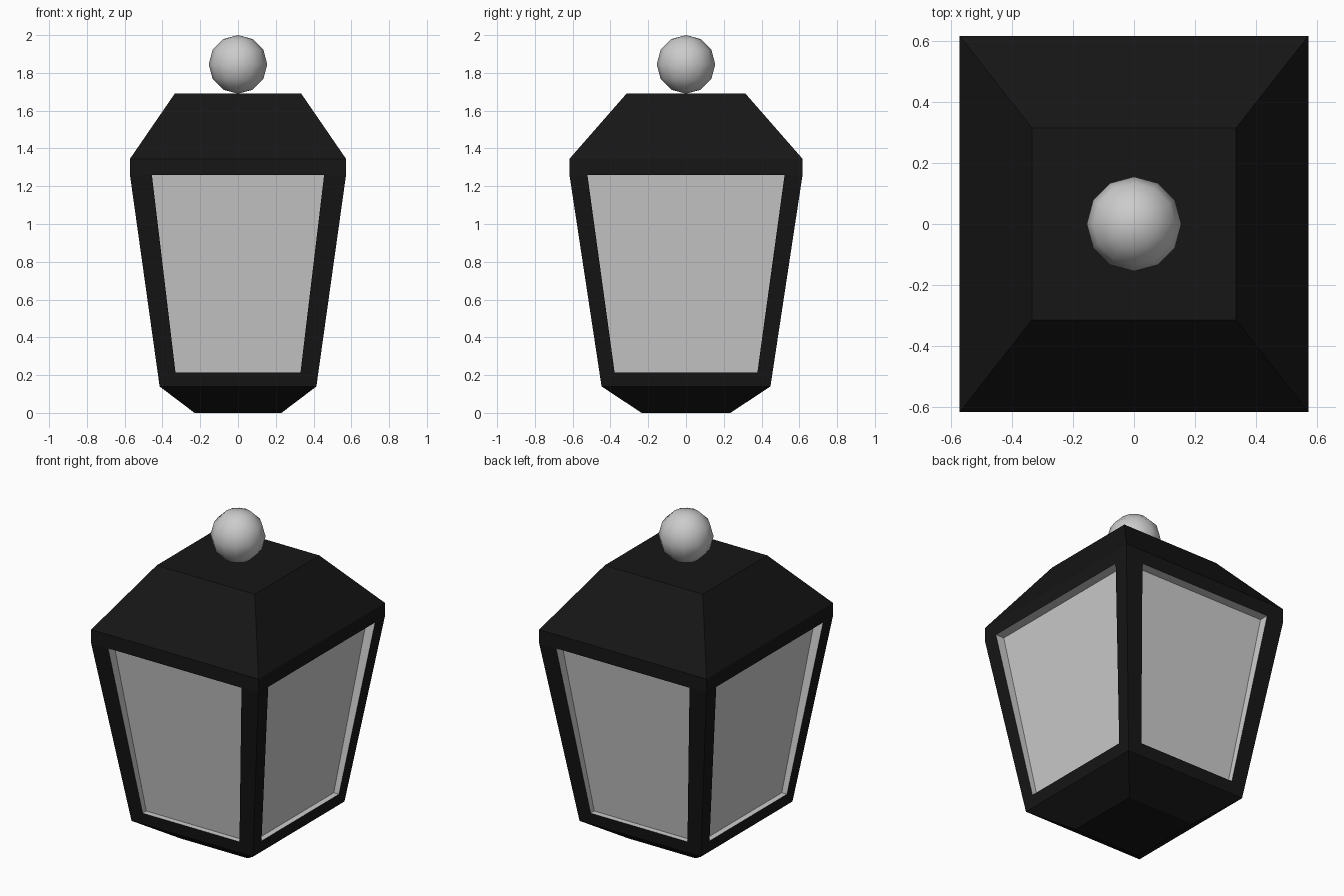
import bpy
from mathutils import Vector

if "Cube" in bpy.data.objects:
    bpy.data.objects.remove(bpy.data.objects["Cube"])

# half width x, half width y, height of each ring of the lantern body
RINGS = [(0.23, 0.235, 0.0), (0.415, 0.447, 0.14), (0.572, 0.617, 1.26),
         (0.572, 0.617, 1.345), (0.335, 0.315, 1.69)]
SIGNS = [(-1, -1), (1, -1), (1, 1), (-1, 1)]
NORMALS = [Vector((0, -1, 0)), Vector((1, 0, 0)), Vector((0, 1, 0)), Vector((-1, 0, 0))]
Z_LOW, Z_HIGH = 0.214, 1.26             # window opening heights
HALF = [(0.331, 0.456), (0.378, 0.522)]  # opening half widths (low, high): front/back, sides
DEPTH = (0.035, 0.058)                   # recess depth low, high


def make_object(name, quads, material=None):
    verts = [p for q in quads for p in q]
    faces = [tuple(range(4 * i, 4 * i + 4)) for i in range(len(quads))]
    mesh = bpy.data.meshes.new(name)
    mesh.from_pydata([tuple(v) for v in verts], [], faces)
    obj = bpy.data.objects.new(name, mesh)
    bpy.context.collection.objects.link(obj)
    if material:
        mesh.materials.append(material)
    return obj


def side_band(a, b):
    """Quads from one ring of corners to the next, facing outward."""
    return [(a[i], a[(i + 1) % 4], b[(i + 1) % 4], b[i]) for i in range(4)]


black = bpy.data.materials.new("black_metal")
black.diffuse_color = (0.008, 0.008, 0.008, 1)
black.use_nodes = True
black.node_tree.nodes["Principled BSDF"].inputs["Base Color"].default_value = black.diffuse_color

rings = [[Vector((sx * x, sy * y, z)) for sx, sy in SIGNS] for x, y, z in RINGS]

# base flare, rim and roof
make_object("base", side_band(rings[0], rings[1]) + [rings[0][::-1]], black)
make_object("roof", side_band(rings[2], rings[3]) + side_band(rings[3], rings[4]) + [rings[4]], black)

# four window frames and recessed panes
frame, panes = [], []
for i, n in enumerate(NORMALS):
    along = Vector((-n.y, n.x, 0))
    outer = side_band(rings[1], rings[2])[i]

    def point(side, top):
        z = Z_HIGH if top else Z_LOW
        t = (z - RINGS[1][2]) / (RINGS[2][2] - RINGS[1][2])
        axis = 1 - i % 2
        dist = RINGS[1][axis] * (1 - t) + RINGS[2][axis] * t
        return n * dist + along * side * HALF[i % 2][top] + Vector((0, 0, z))

    hole = [point(-1, 0), point(1, 0), point(1, 1), point(-1, 1)]
    inner = [p - n * DEPTH[k // 2] for k, p in enumerate(hole)]
    # bottom rail and the two posts; the roof rim closes the top
    for k in (0, 1, 3):
        frame.append((outer[k], outer[(k + 1) % 4], hole[(k + 1) % 4], hole[k]))
    panes += side_band(hole, inner) + [inner]

make_object("window_frame", frame, black)
make_object("window_panes", panes)

# finial ball
bpy.ops.mesh.primitive_uv_sphere_add(segments=12, ring_count=6, radius=0.155, location=(0, 0, 1.845))
ball = bpy.context.object
ball.name = "finial_ball"
bpy.ops.object.shade_smooth()
